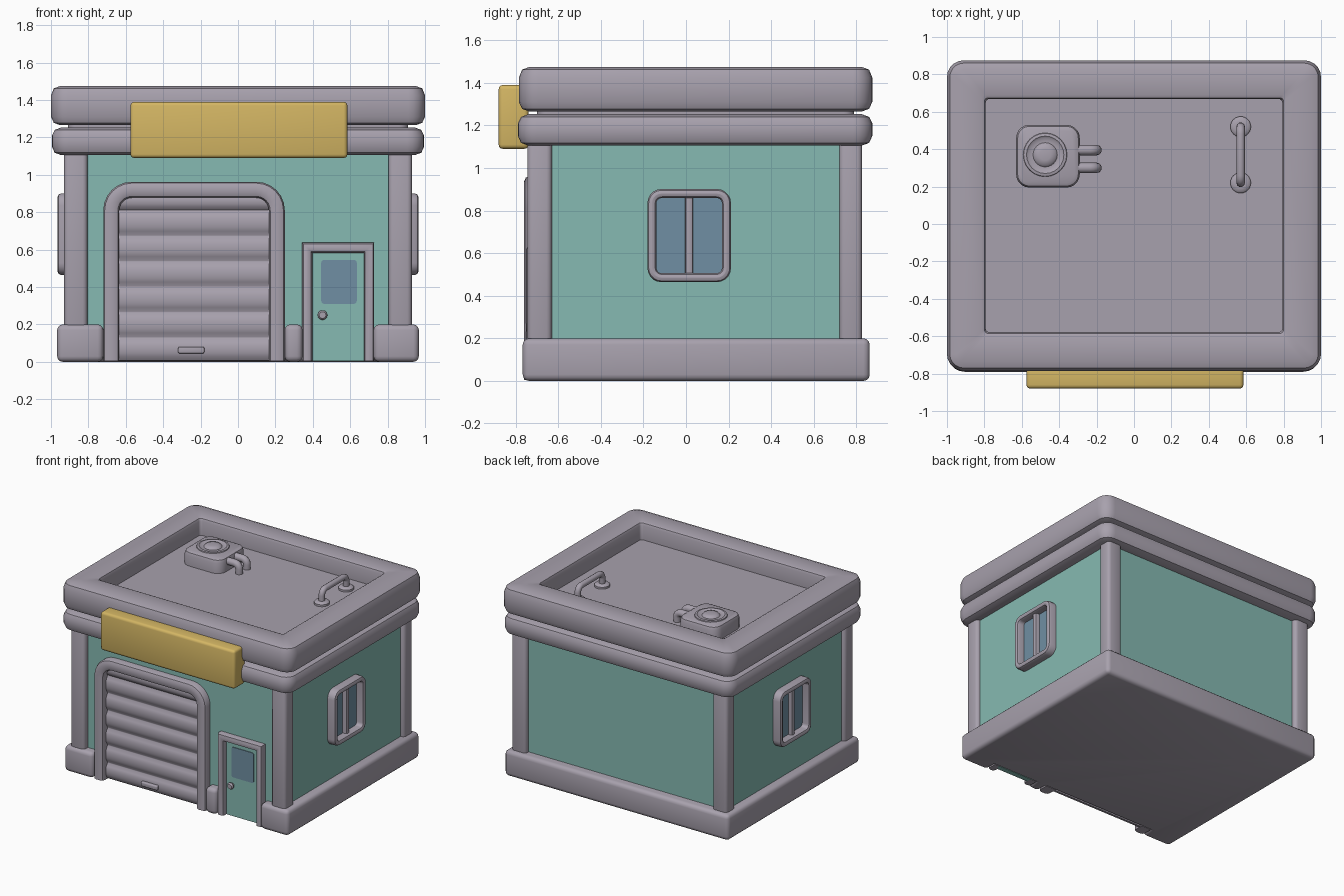
import bpy, bmesh, math
from mathutils import Vector

if "Cube" in bpy.data.objects:
    bpy.data.objects.remove(bpy.data.objects["Cube"])


def material(name, rgb):
    m = bpy.data.materials.new(name)
    m.diffuse_color = (*rgb, 1)
    m.use_nodes = True
    m.node_tree.nodes["Principled BSDF"].inputs["Base Color"].default_value = m.diffuse_color
    return m


GREY = material("warm grey", (0.39, 0.356, 0.418))
TEAL = material("teal", (0.238, 0.491, 0.445))
YELLOW = material("yellow", (0.658, 0.468, 0.127))
GLASS = material("glass blue", (0.162, 0.275, 0.366))


def smooth(ob, angle=40):
    bpy.ops.object.select_all(action='DESELECT')
    ob.select_set(True)
    bpy.context.view_layer.objects.active = ob
    bpy.ops.object.shade_smooth_by_angle(angle=math.radians(angle))


def finish(name, bm, mat):
    bmesh.ops.recalc_face_normals(bm, faces=bm.faces[:])
    me = bpy.data.meshes.new(name)
    bm.to_mesh(me)
    bm.free()
    me.materials.append(mat)
    ob = bpy.data.objects.new(name, me)
    bpy.context.collection.objects.link(ob)
    smooth(ob)
    return ob


def extrude(name, pts, vec, mat, bevel=0.0):
    """Polygon pushed along a vector, with rounded edges."""
    bm = bmesh.new()
    face = bm.faces.new([bm.verts.new(p) for p in pts])
    res = bmesh.ops.extrude_face_region(bm, geom=[face], use_keep_orig=True)
    bmesh.ops.translate(bm, vec=vec, verts=[g for g in res['geom'] if isinstance(g, bmesh.types.BMVert)])
    bmesh.ops.recalc_face_normals(bm, faces=bm.faces[:])
    if bevel:
        bmesh.ops.bevel(bm, geom=bm.edges[:], offset=bevel, segments=3, profile=0.5, affect='EDGES')
    return finish(name, bm, mat)


def box(name, x0, x1, y0, y1, z0, z1, mat, bevel=0.0):
    pts = [(x0, y0, z0), (x1, y0, z0), (x1, y1, z0), (x0, y1, z0)]
    return extrude(name, pts, (0, 0, z1 - z0), mat, bevel)


def arc(cx, cy, r, a0, n=5):
    """Quarter circle starting at a0 degrees."""
    return [(cx + r * math.cos(math.radians(a0 + 90 * i / n)),
             cy + r * math.sin(math.radians(a0 + 90 * i / n))) for i in range(n + 1)]


def rrect(x0, x1, y0, y1, r):
    return (arc(x1 - r, y1 - r, r, 0) + arc(x0 + r, y1 - r, r, 90)
            + arc(x0 + r, y0 + r, r, 180) + arc(x1 - r, y0 + r, r, 270))


def skin(name, loops, mat, caps=True, closed=False):
    """Bridge equal loops of points into a surface."""
    bm = bmesh.new()
    rows = [[bm.verts.new(p) for p in lp] for lp in loops]
    n = len(rows[0])
    for a, b in zip(rows, rows[1:] + rows[:1] if closed else rows[1:]):
        for i in range(n):
            bm.faces.new((a[i], a[(i + 1) % n], b[(i + 1) % n], b[i]))
    if caps and not closed:
        bm.faces.new(rows[0])
        bm.faces.new(rows[-1])
    return finish(name, bm, mat)


def slab(name, x0, x1, y0, y1, r, profile, mat):
    """Rounded rectangle stacked through (inset, z) steps."""
    loops = [[(x, y, z) for x, y in rrect(x0 + d, x1 - d, y0 + d, y1 - d, max(r - d, 0.02))]
             for d, z in profile]
    return skin(name, loops, mat)


def trim(name, path, half, depth, place, closed, mat=GREY, b=0.02):
    """Rounded moulding swept along a flat path; place maps (a, depth, z) to space."""
    sec = [(-half, 0), (-half, depth - b), (-half + 0.3 * b, depth - 0.3 * b), (-half + b, depth),
           (half - b, depth), (half - 0.3 * b, depth - 0.3 * b), (half, depth - b), (half, 0)]
    p = [Vector(q) for q in path]
    loops = []
    for i, q in enumerate(p):
        prev = p[i - 1] if (i or closed) else None
        nxt = p[(i + 1) % len(p)] if (i < len(p) - 1 or closed) else None
        t0 = (q - prev).normalized() if prev is not None else (nxt - q).normalized()
        t1 = (nxt - q).normalized() if nxt is not None else t0
        t = (t0 + t1).normalized()
        nrm = Vector((t.y, -t.x)) / max(t.dot(t0), 0.3)
        loops.append([place(q.x + nrm.x * o, d, q.y + nrm.y * o) for o, d in sec])
    return skin(name, loops, mat, closed=closed)


def tube(name, pts, r, mat=GREY):
    cu = bpy.data.curves.new(name, 'CURVE')
    cu.dimensions = '3D'
    cu.bevel_depth, cu.bevel_resolution, cu.use_fill_caps = r, 3, True
    sp = cu.splines.new('POLY')
    sp.points.add(len(pts) - 1)
    for s, p in zip(sp.points, pts):
        s.co = (*p, 1)
    ob = bpy.data.objects.new(name, cu)
    bpy.context.collection.objects.link(ob)
    bpy.ops.object.select_all(action='DESELECT')
    ob.select_set(True)
    bpy.context.view_layer.objects.active = ob
    cu.materials.append(mat)
    bpy.ops.object.convert(target='MESH')
    smooth(bpy.context.object)


def disc(name, x, y, profile, mat=GREY, n=24):
    """Round part turned about a vertical axis from (radius, z) steps."""
    loops = [[(x + r * math.cos(math.tau * i / n), y + r * math.sin(math.tau * i / n), z)
              for i in range(n)] for r, z in profile]
    return skin(name, loops, mat)


# Plinth, notched at the front for the two openings
plan = [(-0.967, -0.767), (-0.72, -0.767), (-0.72, -0.68), (0.25, -0.68), (0.25, -0.767), (0.345, -0.767),
        (0.345, -0.68), (0.725, -0.68), (0.725, -0.767), (0.967, -0.767), (0.967, 0.863), (-0.967, 0.863)]
extrude("plinth", [(x, y, 0) for x, y in plan], (0, 0, 0.2), GREY, 0.03)

# Walls and corner pillars
box("walls", -0.9, 0.9, -0.7, 0.79, 0.02, 1.2, TEAL)
for sx in (-1, 1):
    for name, y0, y1 in (("front_pillar", -0.745, -0.63), ("back_pillar", 0.72, 0.827)):
        x0, x1 = sorted((sx * 0.805, sx * 0.93))
        box(name, x0, x1, y0, y1, 0.1, 1.18, GREY, 0.025)

# Roof: cornice, neck and parapet with sunken deck
slab("cornice", -0.995, 0.995, -0.79, 0.875, 0.09,
     [(0.05, 1.105), (0.015, 1.118), (0, 1.15), (0, 1.21), (0.015, 1.24), (0.05, 1.253)], GREY)
slab("roof_neck", -0.91, 0.91, -0.70, 0.79, 0.05, [(0, 1.2), (0, 1.3)], GREY)
slab("parapet", -1, 1, -0.785, 0.875, 0.09,
     [(0.05, 1.265), (0.015, 1.278), (0, 1.31), (0, 1.425), (0.015, 1.462), (0.05, 1.475),
      (0.185, 1.475), (0.2, 1.468), (0.207, 1.45), (0.207, 1.34)], GREY)

# Blank sign board
box("sign_board", -0.575, 0.585, -0.88, -0.74, 1.09, 1.39, YELLOW, 0.02)


def front(y):
    return lambda a, d, z: (a, y - d, z)


# Garage door: arch and bulging slats
x0, x1, top, r = -0.6775, 0.2075, 0.92, 0.11
arch = [(x1, 0.005)] + arc(x1 - r, top - r, r, 0, 6) + arc(x0 + r, top - r, r, 90, 6) + [(x0, 0.005)]
trim("garage_frame", arch, 0.0425, 0.09, front(-0.67), False, b=0.025)
profile = [(-0.68, 0.91), (-0.68, 0.005)]
for i in range(7):
    z0 = 0.005 if i == 0 else 0.13 + 0.136 * (i - 1)
    z1 = min(0.13 + 0.136 * i, 0.91)
    for k in range(7):
        t = k / 6
        profile.append((-0.702 - 0.022 * math.sin(math.pi * t) ** 0.6, z0 + 0.003 + (z1 - z0 - 0.006) * t))
extrude("garage_shutter", [(-0.65, y, z) for y, z in profile], (0.83, 0, 0), GREY)
box("shutter_handle", -0.32, -0.18, -0.745, -0.71, 0.045, 0.08, GREY, 0.008)

# Entrance door with glass and knob
trim("door_frame", [(0.7, 0.005), (0.7, 0.61), (0.37, 0.61), (0.37, 0.005)], 0.027, 0.08, front(-0.67), False)
box("door", 0.38, 0.69, -0.71, -0.67, 0.005, 0.6, TEAL)
extrude("door_glass", [(x, -0.707, z) for x, z in rrect(0.445, 0.635, 0.31, 0.545, 0.015)], (0, -0.008, 0), GLASS)
knob = disc("door_knob", 0, 0, [(0.012, 0), (0.012, 0.015), (0.024, 0.022), (0.026, 0.032), (0.018, 0.043)], n=16)
knob.rotation_euler = (math.radians(90), 0, 0)
knob.location = (0.452, -0.708, 0.25)

# Side windows, one on each side wall
for s in (-1, 1):
    def side(a, d, z, s=s):
        return (s * (0.885 + d), a, z)
    trim("window_frame", rrect(-0.16, 0.19, 0.485, 0.88, 0.045), 0.021, 0.08, side, True)
    trim("window_bar", [(0.015, 0.49), (0.015, 0.875)], 0.019, 0.055, side, False, b=0.012)
    extrude("window_glass", [side(a, 0.014, z) for a, z in rrect(-0.155, 0.185, 0.49, 0.875, 0.04)],
            (s * 0.008, 0, 0), GLASS)

# Rooftop cooling unit with fan and pipes
slab("cooling_unit", -0.63, -0.29, 0.195, 0.53, 0.07,
     [(0, 1.33), (0, 1.42), (0.008, 1.44), (0.025, 1.448)], GREY)
disc("fan_cover", -0.475, 0.37, [(0.12, 1.44), (0.115, 1.455), (0.1, 1.458), (0.09, 1.45),
                                 (0.065, 1.45), (0.055, 1.462), (0.03, 1.467)])
for y in (0.3, 0.395):
    bend = [(-0.235 + a, y, 1.375 + b) for a, b in reversed(arc(0, 0, 0.035, 0))]
    tube("cooling_pipe", [(-0.31, y, 1.41)] + bend + [(-0.2, y, 1.335)], 0.028)

# Roof handrail on round feet
ends = [(0.57, 0.22 + a, 1.405 + b) for a, b in arc(0.04, 0, 0.04, 90)]
ends2 = [(0.57, 0.52 + a, 1.405 + b) for a, b in arc(-0.04, 0, 0.04, 0)]
tube("roof_rail", [(0.57, 0.22, 1.335)] + ends[::-1] + ends2[::-1] + [(0.57, 0.52, 1.335)], 0.023)
for y in (0.22, 0.52):
    disc("rail_foot", 0.57, y, [(0.055, 1.335), (0.055, 1.355), (0.045, 1.365), (0.025, 1.367)])
